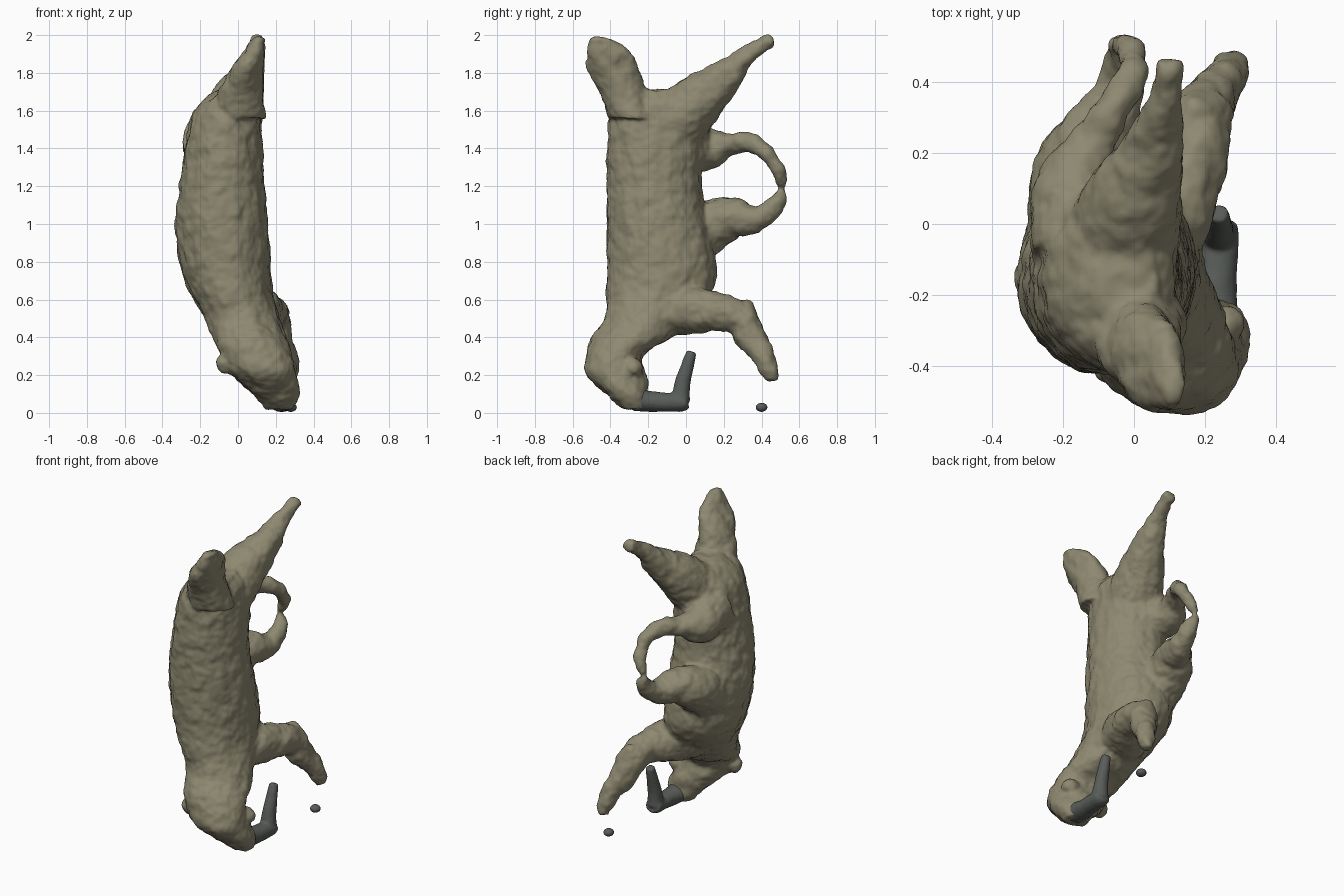
import bpy, bmesh, math
from mathutils import Vector

if "Cube" in bpy.data.objects:
    bpy.data.objects.remove(bpy.data.objects["Cube"])

SIDES = 20


def material(name, rgb):
    m = bpy.data.materials.new(name)
    m.diffuse_color = (*rgb, 1)
    m.use_nodes = True
    m.node_tree.nodes["Principled BSDF"].inputs["Base Color"].default_value = m.diffuse_color
    return m


hide = material("olive hide", (0.27, 0.25, 0.165))
dark = material("dark snout", (0.10, 0.11, 0.10))


def catmull(pts, steps=5):
    """Smoothly resample rows of numbers."""
    out = []
    for i in range(len(pts) - 1):
        a, b = pts[max(i - 1, 0)], pts[i]
        c, d = pts[i + 1], pts[min(i + 2, len(pts) - 1)]
        for s in range(steps):
            t = s / steps
            out.append([0.5 * (2 * q + (r - p) * t + (2 * p - 5 * q + 4 * r - w) * t * t
                               + (3 * q - p - 3 * r + w) * t ** 3)
                        for p, q, r, w in zip(a, b, c, d)])
    out.append(list(pts[-1]))
    return out


def loft(bm, rows, flat=False):
    """Closed tube through rows of x, y, z, radius 1, radius 2."""
    rows = catmull(rows)
    rings = []
    for i, (x, y, z, r1, r2) in enumerate(rows):
        u, v = Vector((1, 0, 0)), Vector((0, 1, 0))
        if not flat:
            t = Vector(rows[min(i + 1, len(rows) - 1)][:3]) - Vector(rows[max(i - 1, 0)][:3])
            t.normalize()
            u = (u - t * u.dot(t)).normalized()
            v = t.cross(u)
        c = Vector((x, y, z))
        rings.append([bm.verts.new(c + u * r1 * math.cos(a) + v * r2 * math.sin(a))
                      for a in (2 * math.pi * k / SIDES for k in range(SIDES))])
    for p, q in zip(rings, rings[1:]):
        for k in range(SIDES):
            j = (k + 1) % SIDES
            bm.faces.new((p[k], p[j], q[j], q[k]))
    bm.faces.new(rings[0])
    bm.faces.new(rings[-1])


def limb(bm, rows):
    loft(bm, [(x, y, z, r, r) for x, y, z, r in rows])


def ball(bm, centre, radius):
    made = bmesh.ops.create_uvsphere(bm, u_segments=16, v_segments=10, radius=radius)
    bmesh.ops.translate(bm, verts=made["verts"], vec=centre)


def finish(bm, name, mat, voxel, bump):
    """Fuse the overlapping parts, soften the joins and roughen the skin."""
    bmesh.ops.recalc_face_normals(bm, faces=bm.faces)
    me = bpy.data.meshes.new(name)
    bm.to_mesh(me)
    bm.free()
    me.materials.append(mat)
    ob = bpy.data.objects.new(name, me)
    bpy.context.collection.objects.link(ob)
    rm = ob.modifiers.new("fuse", 'REMESH')
    rm.mode = 'VOXEL'
    rm.voxel_size = voxel
    rm.use_smooth_shade = True
    sm = ob.modifiers.new("soften", 'SMOOTH')
    sm.factor, sm.iterations = 0.5, 6
    tex = bpy.data.textures.new(name + " lumps", 'CLOUDS')
    tex.noise_scale = 0.07
    dp = ob.modifiers.new("lumps", 'DISPLACE')
    dp.texture, dp.strength, dp.mid_level = tex, bump, 0.45
    return ob


body = bmesh.new()
# torso and head, rump at the top
loft(body, [
    (-.02, -.15, 1.71, .08, .10), (-.045, -.15, 1.65, .15, .22), (-.065, -.15, 1.56, .185, .255),
    (-.075, -.16, 1.4, .205, .26), (-.085, -.17, 1.2, .225, .25), (-.085, -.15, 1.0, .245, .27),
    (-.07, -.13, .8, .24, .29), (-.04, -.14, .65, .22, .28), (.02, -.21, .5, .20, .22),
    (.06, -.29, .4, .195, .21), (.10, -.38, .3, .19, .15), (.14, -.37, .2, .17, .16),
    (.20, -.31, .1, .125, .11), (.22, -.27, .02, .07, .07)], flat=True)
# wedge-shaped tail
loft(body, [
    (0, -.28, 1.56, .15, .13), (.015, -.335, 1.7, .115, .125), (.045, -.385, 1.82, .085, .14),
    (.085, -.41, 1.91, .058, .115), (.115, -.465, 1.99, .03, .05)], flat=True)
# hind legs
limb(body, [(-.05, -.08, 1.50, .17), (0, .07, 1.66, .14), (.05, .2, 1.77, .095),
            (.08, .31, 1.88, .055), (.095, .40, 1.95, .038), (.10, .46, 1.97, .037)])
limb(body, [(-.13, -.05, 1.44, .17), (-.16, .11, 1.40, .12), (-.12, .22, 1.42, .065),
            (-.05, .34, 1.43, .05), (0, .43, 1.37, .04), (-.01, .49, 1.28, .035),
            (-.05, .51, 1.20, .025)])
# front legs
limb(body, [(-.13, -.03, .90, .18), (-.15, .13, .99, .14), (-.10, .25, 1.03, .11),
            (-.06, .33, 1.02, .08), (-.03, .42, 1.05, .06), (-.03, .48, 1.11, .045),
            (-.06, .515, 1.18, .022)])
limb(body, [(.03, -.08, .56, .15), (.12, .08, .54, .12), (.17, .19, .53, .095),
            (.18, .29, .50, .09), (.21, .34, .40, .08), (.25, .40, .32, .06),
            (.275, .44, .23, .052), (.28, .45, .17, .03)])
# ears, cheek and knee spur
for centre, radius in (((-.07, -.40, .26), .05), ((.26, -.28, .24), .05),
                       ((.06, -.45, .36), .06), ((.17, .31, .55), .05)):
    ball(body, centre, radius)
finish(body, "body", hide, 0.012, 0.025)

# snout with upturned tip
snout = bmesh.new()
loft(snout, [(.22, -.28, .07, .08, .06), (.23, -.18, .06, .06, .055), (.24, -.08, .056, .055, .05),
             (.24, -.02, .058, .055, .05), (.24, 0, .065, .05, .04)])
limb(snout, [(.24, -.03, .06, .052), (.24, -.02, .15, .042), (.24, .005, .24, .035),
             (.24, .03, .325, .027)])
finish(snout, "snout", dark, 0.008, 0.006)

# loose hoof below the front leg
hoof = bmesh.new()
ball(hoof, (.28, .40, .03), .033)
bmesh.ops.scale(hoof, vec=(1, 1, .75), verts=hoof.verts)
bmesh.ops.translate(hoof, vec=(0, 0, .007), verts=hoof.verts)
finish(hoof, "hoof", dark, 0.006, 0.003)
